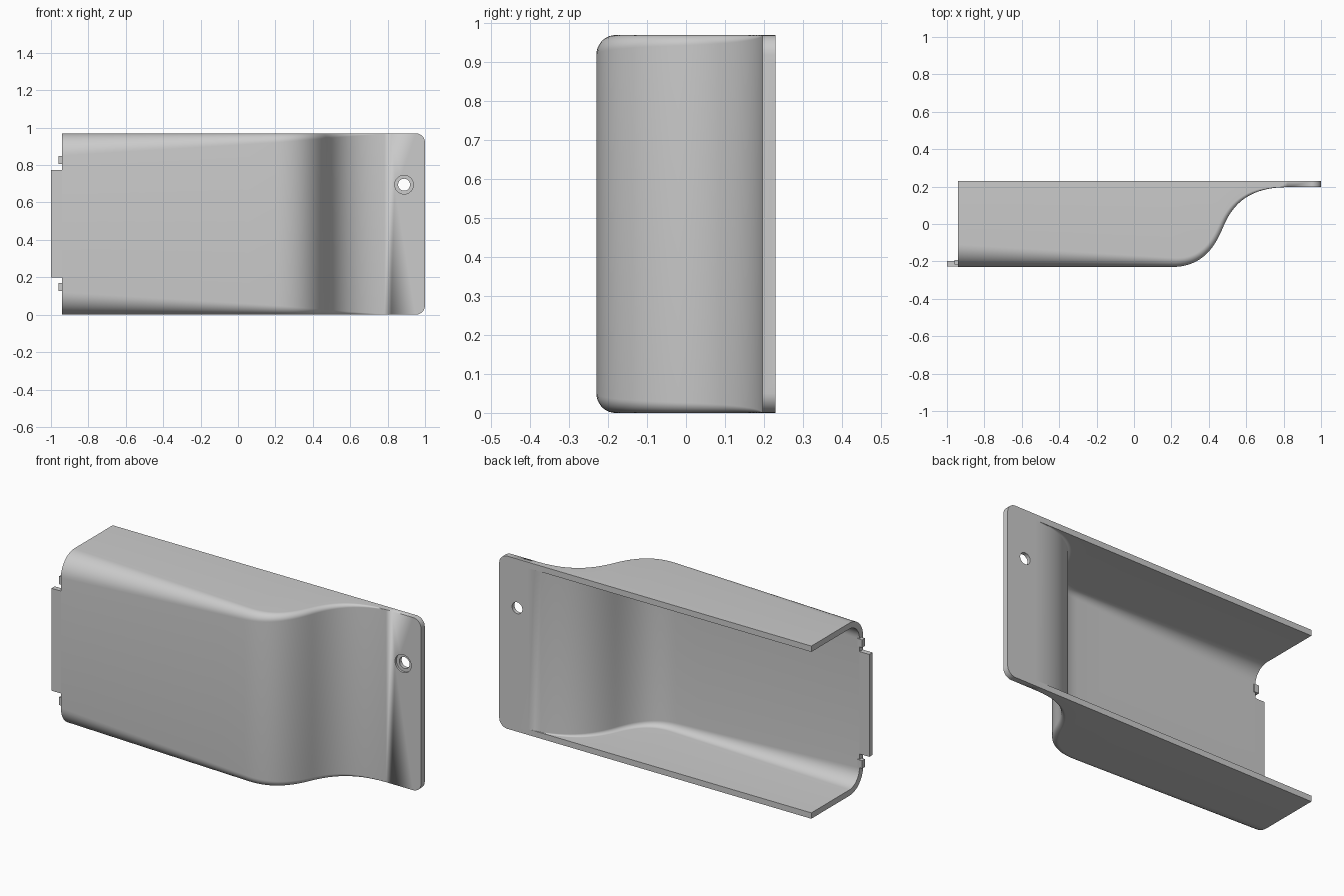
import bpy, bmesh, math
from mathutils import Vector, geometry

cube = bpy.data.objects.get("Cube")
if cube:
    bpy.data.objects.remove(cube)

H, BACK, WALL, CORNER = 0.97, 0.23, 0.033, 0.05
FRONT, FLANGE = -0.23, BACK - WALL

grey = bpy.data.materials.new("satin grey")
grey.use_nodes = True
grey.diffuse_color = (0.6, 0.6, 0.6, 1)
grey.node_tree.nodes["Principled BSDF"].inputs["Base Color"].default_value = (0.6, 0.6, 0.6, 1)


def make_object(name, bm):
    bmesh.ops.recalc_face_normals(bm, faces=bm.faces)
    mesh = bpy.data.meshes.new(name)
    bm.to_mesh(mesh)
    bm.free()
    mesh.materials.append(grey)
    ob = bpy.data.objects.new(name, mesh)
    bpy.context.collection.objects.link(ob)
    return ob


def box(name, x, y, z):
    bm = bmesh.new()
    bmesh.ops.create_cube(bm, size=1)
    for v in bm.verts:
        v.co = [lo + (c + 0.5) * (hi - lo) for c, (lo, hi) in zip(v.co, (x, y, z))]
    return make_object(name, bm)


# Plan profile: straight front, S-bend, flat flange with rounded end
def bend(*pts):
    return geometry.interpolate_bezier(*[Vector((x, y, 0)) for x, y in pts], 18)


path = [Vector((-0.94 + 1.14 * i / 8, FRONT, 0)) for i in range(8)]
path += bend((0.2, FRONT), (0.36, FRONT), (0.43, -0.13), (0.475, -0.02))
path += bend((0.475, -0.02), (0.52, 0.09), (0.6, FLANGE), (0.82, FLANGE))[1:]
path += [Vector((1 - CORNER + CORNER * math.sin(i * math.pi / 16), FLANGE, 0)) for i in range(9)]


def fillet(x):
    """Edge radius, shrinking towards the flange."""
    if x < 0.2:
        return 0.05 + 0.07 * (0.2 - x) / 1.14
    return max(0, 0.05 * (0.8 - x) / 0.6)


def half_section(p, n, r, depth, z0):
    """Lower half of the U section: wall rim, then the rounded edge."""
    pts = []
    for i in range(11):
        a = i * math.pi / 20
        q = p + n * (depth + r * (1 - math.sin(a)))
        pts.append(Vector((q.x, min(q.y, BACK), z0 + r * (1 - math.cos(a)))))
    return [Vector((pts[0].x, BACK, z0))] + pts


def mirrored(half, drop):
    low = [Vector((v.x, v.y, v.z + drop)) for v in half]
    return low + [Vector((v.x, v.y, H - v.z)) for v in reversed(low)]


# Curved cover: closed sections lofted along the profile
bm = bmesh.new()
rings = []
for i, p in enumerate(path):
    d = path[min(i + 1, len(path) - 1)] - path[max(i - 1, 0)]
    n = Vector((-d.y, d.x, 0)).normalized()
    if p.x > 0.81 or p.x < 0.19:
        n = Vector((0, 1, 0))
    r = fillet(p.x)
    over = max(0, p.x - (1 - CORNER))
    drop = CORNER - math.sqrt(max(0, CORNER ** 2 - over ** 2))
    outer = mirrored(half_section(p, n, r, 0, 0), drop)
    inner = mirrored(half_section(p, n, r * 0.75, WALL, WALL), drop)
    rings.append([bm.verts.new(v) for v in outer + inner[::-1]])
count = len(rings[0])
half = count // 2
for a, b in zip(rings, rings[1:]):
    for j in range(count):
        k = (j + 1) % count
        bm.faces.new((a[j], b[j], b[k], a[k]))
for ring in (rings[0], rings[-1]):
    for j in range(half - 1):
        bm.faces.new((ring[j], ring[j + 1], ring[count - 2 - j], ring[count - 1 - j]))
bmesh.ops.remove_doubles(bm, verts=bm.verts, dist=0.0002)
bmesh.ops.dissolve_degenerate(bm, edges=bm.edges, dist=0.0001)
cover = make_object("curved_cover", bm)

# Countersunk screw hole in the flange
bm = bmesh.new()
hole = []
for y, rad in ((FLANGE - 0.02, 0.05), (FLANGE + 0.012, 0.05), (FLANGE + 0.012, 0.032), (BACK + 0.02, 0.032)):
    hole.append([bm.verts.new((0.888 + rad * math.cos(i * math.pi / 20), y,
                               0.695 + rad * math.sin(i * math.pi / 20))) for i in range(40)])
for a, b in zip(hole, hole[1:]):
    for i in range(40):
        bm.faces.new((a[i], a[i - 1], b[i - 1], b[i]))
bm.faces.new(hole[0])
bm.faces.new(hole[-1])
cutter = make_object("hole_cutter", bm)
cutter.hide_render = True

mod = cover.modifiers.new("screw_hole", "BOOLEAN")
mod.operation = "DIFFERENCE"
mod.solver = "EXACT"
mod.object = cutter
bpy.context.view_layer.objects.active = cover
cover.select_set(True)
bpy.ops.object.modifier_apply(modifier=mod.name)
bpy.data.objects.remove(cutter)
bpy.ops.object.shade_smooth_by_angle(angle=math.radians(30))

# Locating tab and two small lugs on the open end
box("end_tab", (-1, -0.935), (FRONT + 0.002, FRONT + WALL - 0.002), (0.2, 0.775))
for name, z in (("lower_lug", 0.148), ("upper_lug", 0.827)):
    box(name, (-0.96, -0.93), (-0.217, -0.192), (z - 0.022, z + 0.022))
